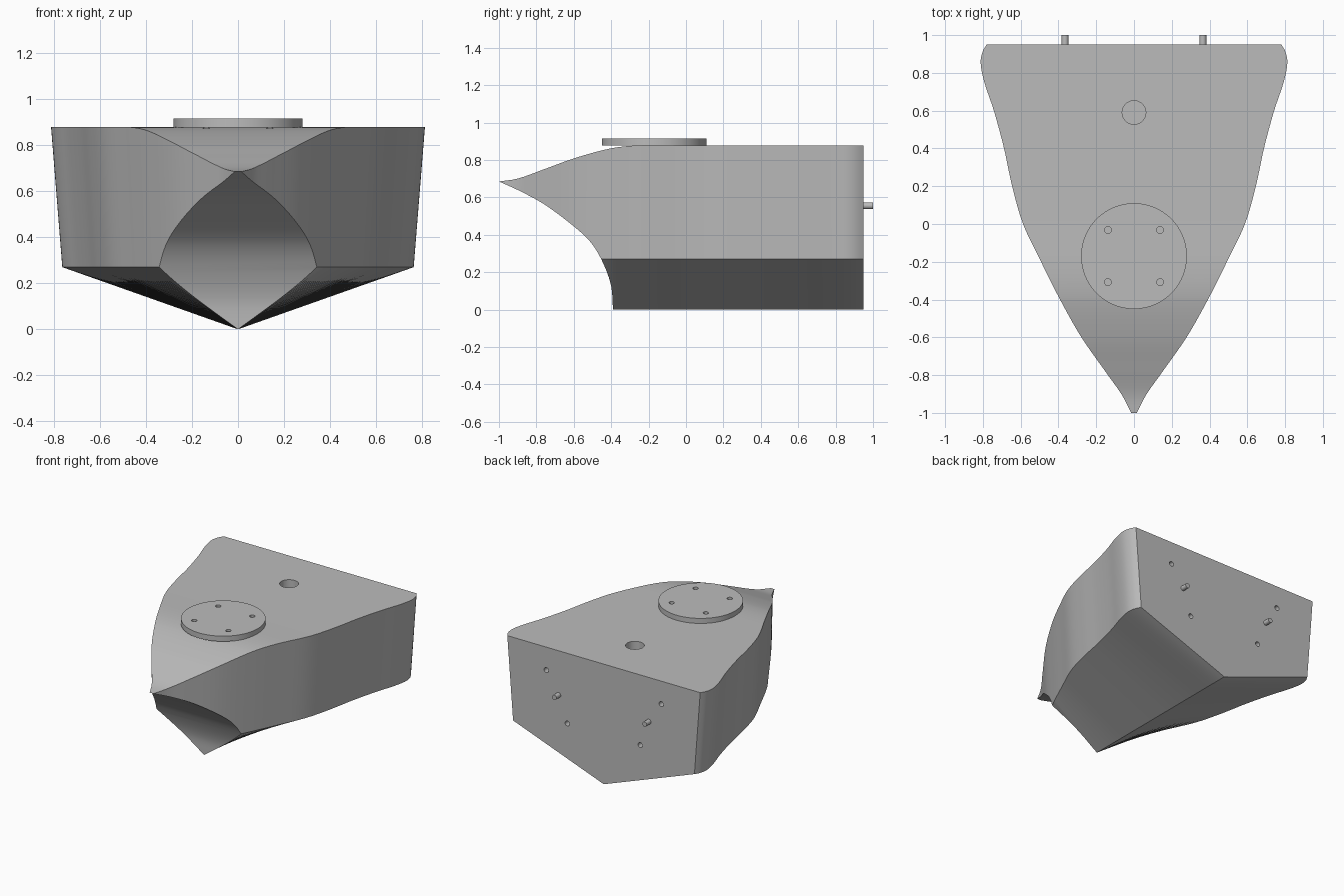
import bpy, bmesh, math
from mathutils import Matrix

old = bpy.data.objects.get("Cube")
if old:
    bpy.data.objects.remove(old, do_unlink=True)

grey = bpy.data.materials.new("plain grey")
grey.use_nodes = True
GREY = (0.5, 0.5, 0.5, 1)
grey.diffuse_color = GREY
grey.node_tree.nodes["Principled BSDF"].inputs["Base Color"].default_value = GREY

DECK, CHINE, TIP, STERN, KEEL_Y = 0.878, 0.27, 0.685, 0.95, -0.39
DRAFT = 0.94  # chine width relative to deck width


def curve(points, t):
    """Smooth interpolation through (t, value) points."""
    t = min(max(t, points[0][0]), points[-1][0])
    last = len(points) - 1

    def slope(i):
        a, b = points[max(i - 1, 0)], points[min(i + 1, last)]
        return (b[1] - a[1]) / (b[0] - a[0])

    i = 0
    while i < last - 1 and t > points[i + 1][0]:
        i += 1
    (t0, v0), (t1, v1) = points[i], points[i + 1]
    h = t1 - t0
    s = (t - t0) / h
    return (v0 * (1 + 2 * s) * (1 - s) ** 2 + v1 * s * s * (3 - 2 * s)
            + h * s * (1 - s) * (slope(i) * (1 - s) - slope(i + 1) * s))


def finish(name, bm):
    bmesh.ops.recalc_face_normals(bm, faces=bm.faces)
    mesh = bpy.data.meshes.new(name)
    bm.to_mesh(mesh)
    bm.free()
    obj = bpy.data.objects.new(name, mesh)
    bpy.context.collection.objects.link(obj)
    mesh.materials.append(grey)
    return obj


def cylinder(name, radius, start, end, segments=32):
    """Round bar between two points along y or z."""
    axis = 1 if start[1] != end[1] else 2
    middle = [(a + b) / 2 for a, b in zip(start, end)]
    turn = Matrix.Rotation(math.pi / 2, 4, 'X') if axis == 1 else Matrix()
    bm = bmesh.new()
    bmesh.ops.create_cone(bm, cap_ends=True, segments=segments, radius1=radius, radius2=radius,
                          depth=abs(end[axis] - start[axis]),
                          matrix=Matrix.Translation(middle) @ turn)
    return finish(name, bm)


def activate(obj):
    bpy.ops.object.select_all(action='DESELECT')
    obj.select_set(True)
    bpy.context.view_layer.objects.active = obj


def cut(obj, cutters):
    activate(obj)
    for c in cutters:
        mod = obj.modifiers.new("hole", 'BOOLEAN')
        mod.operation = 'DIFFERENCE'
        mod.solver = 'EXACT'
        mod.object = c
        bpy.ops.object.modifier_apply(modifier=mod.name)


# Half width of the deck, height of the deck, and bow overhang
outline = [(-1, .015), (-.9, .068), (-.8, .14), (-.6, .28), (-.4, .392), (-.2, .492), (0, .587),
           (.2, .645), (.4, .688), (.6, .742), (.75, .792), (.85, .812), (.91, .803), (STERN, .78)]
sheer = [(-1, TIP), (-.9, .7), (-.754, .752), (-.594, .81), (-.4, .862), (-.25, DECK), (0, DECK), (1, DECK)]
bow = [(0, KEEL_Y), (.134, -.402), (.267, -.452), (.364, -.513), (.44, -.594), (.56, -.754),
       (.63, -.88), (TIP, -1)]


def half_width(y, z):
    w = curve(outline, y)
    if z >= CHINE:
        return w * (DRAFT + (1 - DRAFT) * (z - CHINE) / (DECK - CHINE))
    return w * DRAFT * z / CHINE


# Hull: cross-sections lofted from the bow tip to the stern
stations = []
steps = 44
for i in range(steps + 1):
    z = TIP * (1 - i / steps)
    stations.append((curve(bow, z), z))
steps = 48
for i in range(1, steps + 1):
    stations.append((KEEL_Y + (STERN - KEEL_Y) * i / steps, 0))

bm = bmesh.new()
rings = []
for y, low in stations:
    heights = [max(curve(sheer, y), low), max(CHINE, low), low]
    right = [(half_width(y, z), y, z) for z in heights]
    left = [(-x, y, z) for x, y, z in reversed(right)]
    rings.append([bm.verts.new(p) for p in right + left])
for a, b in zip(rings, rings[1:]):
    for k in range(len(a)):
        n = (k + 1) % len(a)
        bm.faces.new((a[k], a[n], b[n], b[k]))
bm.faces.new(rings[-1])
bmesh.ops.remove_doubles(bm, verts=bm.verts, dist=1e-4)
hull = finish("hull", bm)

# Round mounting plate on the deck
PLATE_Y = -0.17
plate = cylinder("mounting_plate", 0.28, (0, PLATE_Y, DECK - .002), (0, PLATE_Y, .915), 96)

# Bolt holes through the plate, deck well and stern holes
bolts, others = [], []
for sx in (-1, 1):
    for sy in (-1, 1):
        x, y = .138 * sx, PLATE_Y + .138 * sy
        bolts.append(cylinder("bolt_cutter", .018, (x, y, .78), (x, y, 1)))
    for x, z in ((.465, .71), (.295, .365)):
        others.append(cylinder("stern_cutter", .018, (x * sx, STERN - .1, z), (x * sx, 1.1, z)))
others.append(cylinder("well_cutter", .0625, (0, .59, .68), (0, .59, 1), 48))
cut(plate, bolts)
cut(hull, bolts + others)
for c in bolts + others:
    bpy.data.objects.remove(c, do_unlink=True)

# Two pins on the stern
pins = [cylinder(name, .018, (x, STERN - .01, .555), (x, 1, .555))
        for name, x in (("left_stern_pin", .365), ("right_stern_pin", -.365))]

for obj in [hull, plate] + pins:
    activate(obj)
    bpy.ops.object.shade_smooth_by_angle(angle=math.radians(30))
